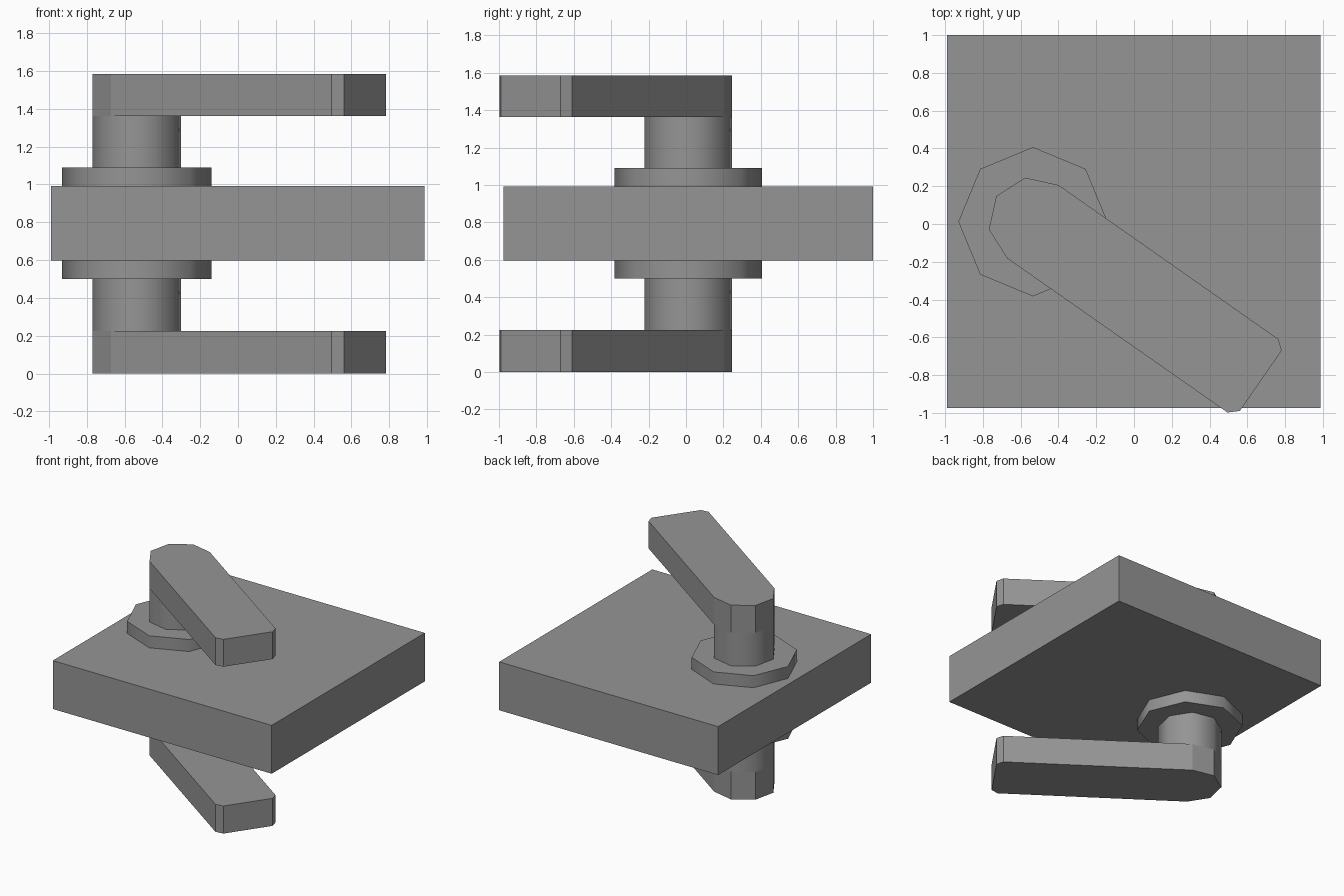
import bpy, bmesh
from math import cos, sin, radians

cube = bpy.data.objects.get("Cube")
if cube:
    bpy.data.objects.remove(cube, do_unlink=True)

# Single grey material
grey = bpy.data.materials.new("grey_metal")
grey.use_nodes = True
colour = (0.3, 0.3, 0.3, 1)
grey.diffuse_color = colour
bsdf = next(n for n in grey.node_tree.nodes if n.type == "BSDF_PRINCIPLED")
bsdf.inputs["Base Color"].default_value = colour

AXIS = (-0.535, 0.012)  # spindle position on the panel


def ring(radius, angles):
    """Points around the spindle axis at the given angles in degrees."""
    return [(AXIS[0] + radius * cos(radians(a)), AXIS[1] + radius * sin(radians(a)))
            for a in angles]


def prism(name, outline, bottom, top, smooth=False):
    """Extrude a counter-clockwise outline from bottom to top."""
    bm = bmesh.new()
    face = bm.faces.new([bm.verts.new((x, y, bottom)) for x, y in outline])
    extruded = bmesh.ops.extrude_face_region(bm, geom=[face])["geom"]
    for v in extruded:
        if isinstance(v, bmesh.types.BMVert):
            v.co.z = top
    bmesh.ops.recalc_face_normals(bm, faces=bm.faces)
    mesh = bpy.data.meshes.new(name)
    bm.to_mesh(mesh)
    bm.free()
    mesh.materials.append(grey)
    obj = bpy.data.objects.new(name, mesh)
    bpy.context.collection.objects.link(obj)
    if smooth:
        bpy.ops.object.select_all(action="DESELECT")
        obj.select_set(True)
        bpy.context.view_layer.objects.active = obj
        bpy.ops.object.shade_smooth_by_angle(angle=radians(50))
    return obj


# Door panel
prism("door_panel", [(-0.99, -0.975), (0.987, -0.975), (0.987, 1), (-0.99, 1)], 0.597, 0.992)

# Octagonal outlines, and a lever with a rounded hub and clipped tip
rose = ring(0.395, range(0, 360, 45))
spindle = ring(0.237, range(10, 370, 45))
lever = ring(0.237, range(55, 236, 45)) + [
    (0.495, -0.998), (0.56, -0.99), (0.782, -0.67), (0.765, -0.61)]

# One handle on each side of the panel
for side, rose_z, spindle_z, lever_z in (
        ("upper", (0.992, 1.09), (1.09, 1.362), (1.362, 1.585)),
        ("lower", (0.5, 0.597), (0.225, 0.5), (0, 0.225))):
    prism(side + "_rose", rose, *rose_z, smooth=True)
    prism(side + "_spindle", spindle, *spindle_z, smooth=True)
    prism(side + "_lever", lever, *lever_z, smooth=False)
